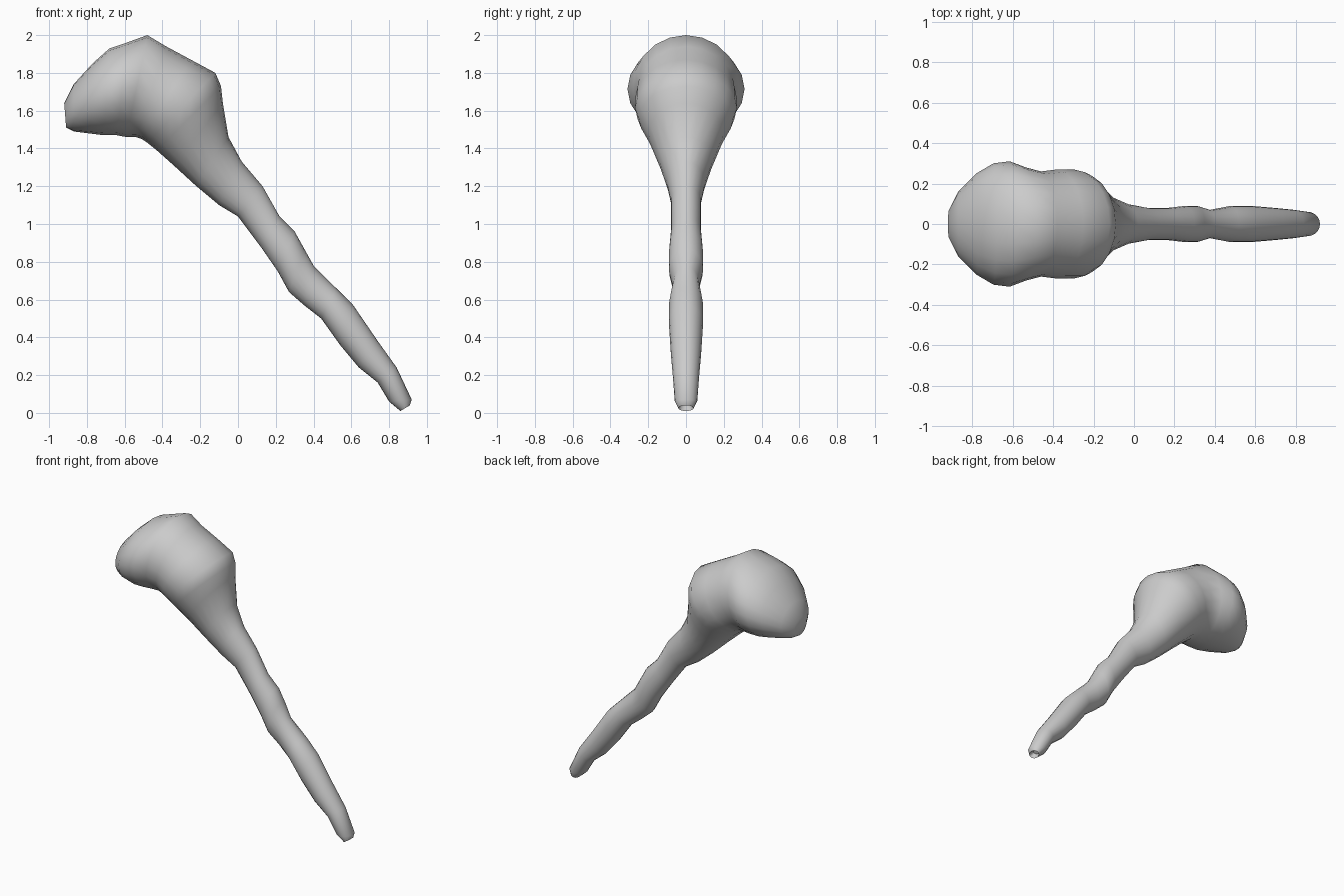
import bpy
import bmesh
import math
from mathutils import Vector

default_cube = bpy.data.objects.get("Cube")
if default_cube:
    bpy.data.objects.remove(default_cube, do_unlink=True)

SIDES = 20
UNIT = 0.01


def make_material(name, colour):
    material = bpy.data.materials.new(name)
    material.use_nodes = True
    material.diffuse_color = colour
    material.node_tree.nodes["Principled BSDF"].inputs["Base Color"].default_value = colour
    return material


def add_ring(bm, section, scale=1.0, shift=Vector()):
    """Oval ring spanning an underside point and a topside point, with a half width."""
    low_x, low_z, high_x, high_z, half_width = section
    low = Vector((low_x, 0, low_z)) * UNIT
    high = Vector((high_x, 0, high_z)) * UNIT
    centre = (low + high) / 2
    radius = (high - low) / 2 * scale
    side = Vector((0, half_width * UNIT * scale, 0))
    ring = []
    for i in range(SIDES):
        angle = math.tau * i / SIDES
        point = centre + shift + radius * math.cos(angle) + side * math.sin(angle)
        ring.append(bm.verts.new(point))
    return ring


def bridge(bm, first, second):
    for i in range(SIDES):
        j = (i + 1) % SIDES
        bm.faces.new((first[i], first[j], second[j], second[i]))


# Sections in hundredths: underside x, z, topside x, z, half width
shaft = [
    (86, 1, 91, 4, 4),
    (80, 6, 92, 7, 6),
    (74, 16, 84, 24, 7),
    (64, 24, 74, 38, 8),
    (54, 36, 61, 57, 9),
    (44, 50, 52, 66, 9),
    (35, 57, 40, 78, 7),
    (27, 64, 35, 87, 9),
    (21, 75, 30, 96, 9),
    (12, 88, 22, 104, 8),
    (0, 104, 13, 120, 8),
]
neck = [
    (-10, 110, 2, 133, 10),
    (-22, 120, -5, 146, 14),
    (-34, 131, -8, 164, 20),
]
head = [
    (-43, 139, -9, 173, 25),
    (-48, 143, -12, 180, 27),
    (-51, 145, -25, 187, 27),
    (-54, 146, -38, 194, 26),
    (-59, 146, -48, 200, 28),
    (-64, 147, -59, 196, 31),
    (-71, 147, -68, 193, 30),
    (-79, 148, -77, 185, 25),
    (-87, 149, -87, 174, 16),
    (-91, 151, -92, 164, 7),
]

# One continuous skin from the handle tip to the domed head
bm = bmesh.new()
sections = shaft + neck + head
rings = [add_ring(bm, section) for section in sections]
for lower, upper in zip(rings, rings[1:]):
    bridge(bm, lower, upper)

# Shallow hollow in the handle tip
inward = Vector((-0.02, 0, 0.03))
hollow = add_ring(bm, shaft[0], scale=0.6, shift=inward)
bridge(bm, hollow, rings[0])
bm.faces.new(hollow)

# Rounded cap where the head ends
bm.faces.new(rings[-1])
bmesh.ops.recalc_face_normals(bm, faces=bm.faces)

mesh = bpy.data.meshes.new("club")
bm.to_mesh(mesh)
bm.free()
club = bpy.data.objects.new("club", mesh)
bpy.context.collection.objects.link(club)
mesh.materials.append(make_material("plain grey", (0.6, 0.6, 0.6, 1)))

# Smooth skin with a crisp rim at the tip
bpy.ops.object.select_all(action="DESELECT")
club.select_set(True)
bpy.context.view_layer.objects.active = club
bpy.ops.object.shade_smooth_by_angle(angle=math.radians(60))
